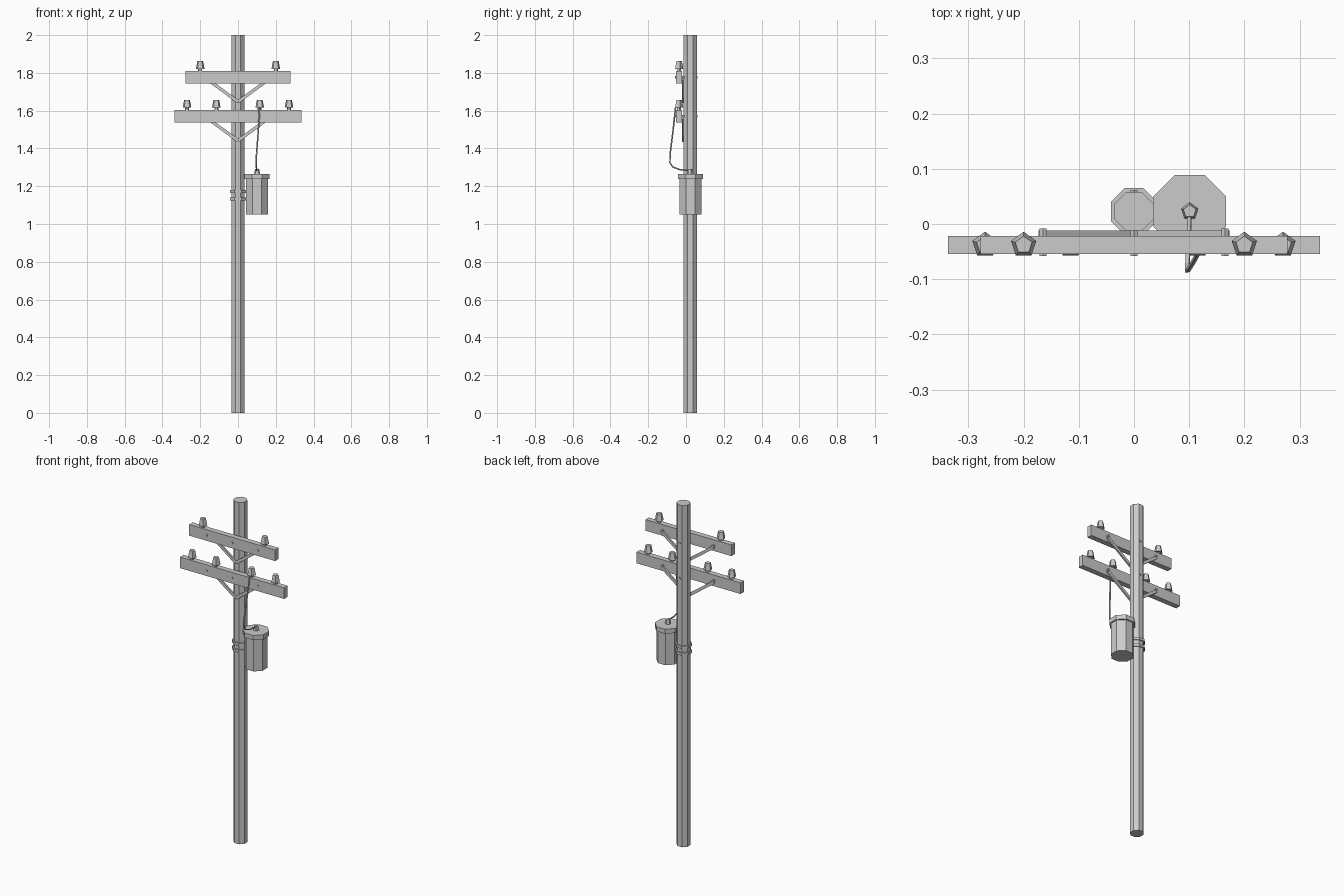
import bpy, math
from mathutils import Vector

cube = bpy.data.objects.get("Cube")
if cube:
    bpy.data.objects.remove(cube, do_unlink=True)

grey = bpy.data.materials.new("plain grey")
grey.use_nodes = True
colour = (0.6, 0.6, 0.6, 1)
grey.diffuse_color = colour
grey.node_tree.nodes["Principled BSDF"].inputs["Base Color"].default_value = colour

POLE_Y, ARM_Y = 0.023, -0.038
OCT = math.cos(math.pi / 8)          # flat-to-corner ratio of an octagon


def finish(name):
    ob = bpy.context.object
    ob.name = name
    ob.data.materials.append(grey)
    return ob


def box(name, centre, size, tilt=0):
    bpy.ops.mesh.primitive_cube_add(size=1, location=centre, rotation=(0, tilt, 0))
    ob = finish(name)
    ob.scale = size
    return ob


def prism(name, x, y, z0, z1, r0, r1=None, sides=8):
    """Upright prism; octagons are sized by their flats."""
    k = 1 / OCT if sides == 8 else 1
    turn = math.pi / 8 if sides == 8 else 0
    bpy.ops.mesh.primitive_cone_add(
        vertices=sides, radius1=r0 * k, radius2=(r1 or r0) * k, depth=z1 - z0,
        location=(x, y, (z0 + z1) / 2), rotation=(0, 0, turn))
    return finish(name)


def bolt(name, x, z, y0, y1):
    bpy.ops.mesh.primitive_cylinder_add(
        vertices=6, radius=0.007, depth=y1 - y0,
        location=(x, (y0 + y1) / 2, z), rotation=(math.pi / 2, 0, 0))
    return finish(name)


# Pole and the two bands that hold the transformer
prism("pole", 0, POLE_Y, 0, 2, 0.035)
for i, z in enumerate((1.125, 1.165)):
    prism(f"band_{i}", 0, POLE_Y, z, z + 0.015, 0.042)

# Crossarms with their braces, bolts and insulators
arms = {"upper": (1.777, 0.278, (0.2,)),
        "lower": (1.571, 0.337, (0.115, 0.27))}
for label, (z, half, spots) in arms.items():
    box(f"{label}_crossarm", (0, ARM_Y, z), (half * 2, 0.032, 0.065))
    bolt(f"{label}_through_bolt", 0, z, -0.058, 0.062)
    for side, s in (("left", 1), ("right", -1)):
        low, high = Vector((0, -0.017, z - 0.13)), Vector((s * 0.168, -0.017, z - 0.007))
        run = high - low
        box(f"{label}_{side}_brace", (low + high) / 2, (run.length, 0.01, 0.017),
            -math.atan2(run.z, run.x))
        bolt(f"{label}_{side}_brace_bolt", s * 0.165, z, -0.058, -0.008)
        for i, x in enumerate(spots):
            top = z + 0.0325
            prism(f"{label}_{side}_pin_{i}", s * x, ARM_Y, top, top + 0.014, 0.011, sides=5)
            prism(f"{label}_{side}_insulator_{i}", s * x, ARM_Y, top + 0.012, top + 0.053,
                  0.024, 0.016, sides=5)

# Transformer can, lid and bushing
prism("transformer_can", 0.101, POLE_Y, 1.05, 1.24, 0.058)
prism("transformer_lid", 0.101, POLE_Y, 1.238, 1.265, 0.066)
prism("transformer_bushing", 0.101, POLE_Y, 1.265, 1.29, 0.016, 0.012, sides=5)

# Drop wire from the lower crossarm to the bushing
path = [(0.115, -0.055, 1.62), (0.108, -0.068, 1.5), (0.098, -0.084, 1.37),
        (0.096, -0.085, 1.325), (0.097, -0.07, 1.302), (0.099, -0.03, 1.287),
        (0.101, POLE_Y, 1.284)]
curve = bpy.data.curves.new("drop_wire", "CURVE")
curve.dimensions = "3D"
curve.bevel_depth = 0.0045
curve.bevel_resolution = 0
curve.use_fill_caps = True
spline = curve.splines.new("POLY")
spline.points.add(len(path) - 1)
for point, co in zip(spline.points, path):
    point.co = (*co, 1)
curve.materials.append(grey)
wire = bpy.data.objects.new("drop_wire", curve)
bpy.context.collection.objects.link(wire)
